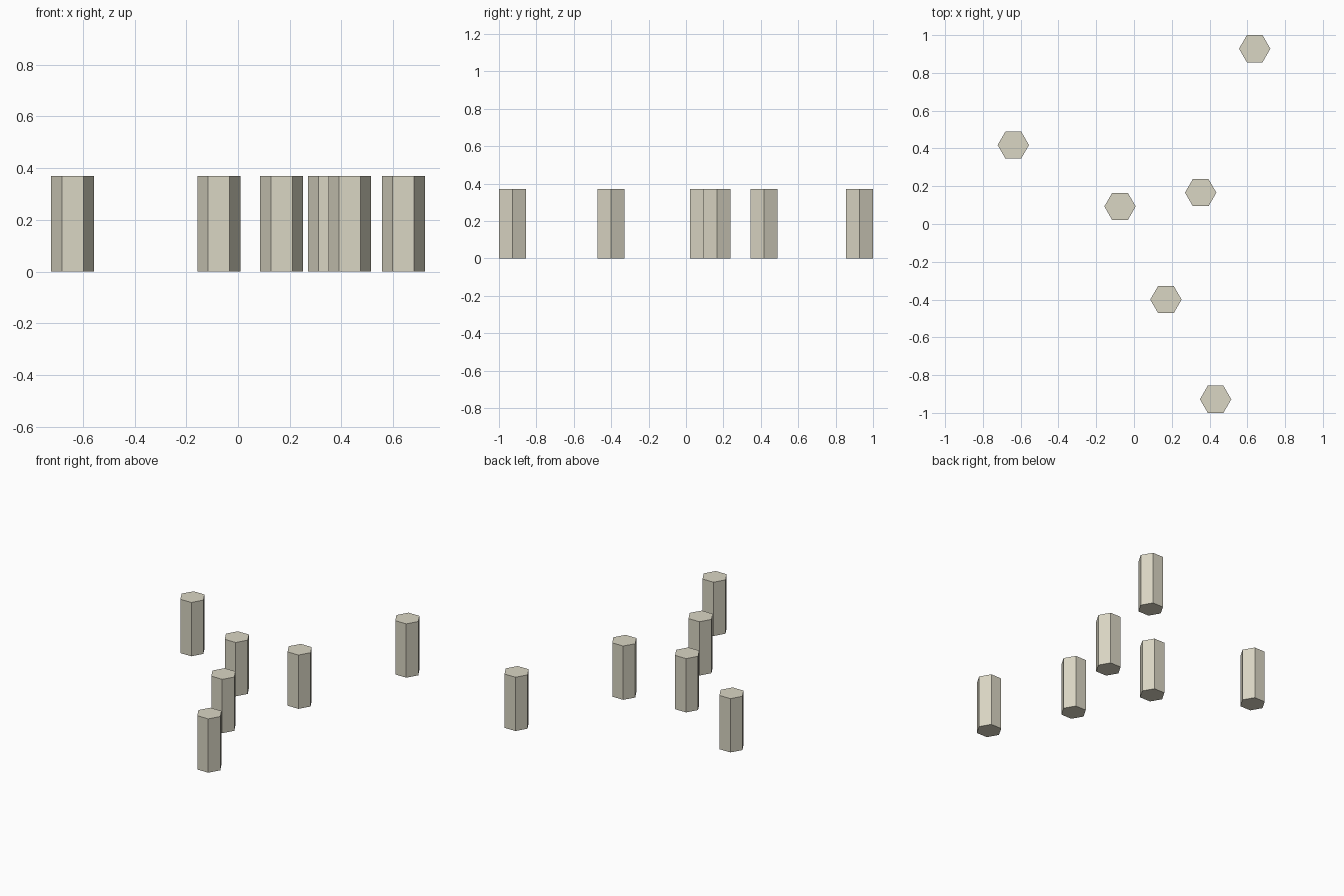
import bpy
import math

cube = bpy.data.objects.get("Cube")
if cube:
    bpy.data.objects.remove(cube, do_unlink=True)

RADIUS = 0.083
HEIGHT = 0.37

# Pale stone colour shared by every post
stone = bpy.data.materials.new("pale_stone")
stone.use_nodes = True
colour = (0.70, 0.67, 0.55, 1)
stone.diffuse_color = colour
shader = next(n for n in stone.node_tree.nodes if n.type == "BSDF_PRINCIPLED")
shader.inputs["Base Color"].default_value = colour


def hex_post(name, x, y):
    """Six-sided post with corners pointing along x, standing on the ground."""
    bpy.ops.mesh.primitive_cylinder_add(
        vertices=6, radius=RADIUS, depth=HEIGHT, location=(x, y, HEIGHT / 2),
        rotation=(0, 0, math.radians(30)))
    post = bpy.context.object
    post.name = name
    post.data.materials.append(stone)


# Scattered posts
posts = {
    "back_left_post": (0.639, 0.928),
    "back_right_post": (-0.639, 0.418),
    "middle_left_post": (0.353, 0.166),
    "middle_right_post": (-0.074, 0.093),
    "front_middle_post": (0.169, -0.40),
    "front_left_post": (0.432, -0.928),
}
for name, (x, y) in posts.items():
    hex_post(name, x, y)
